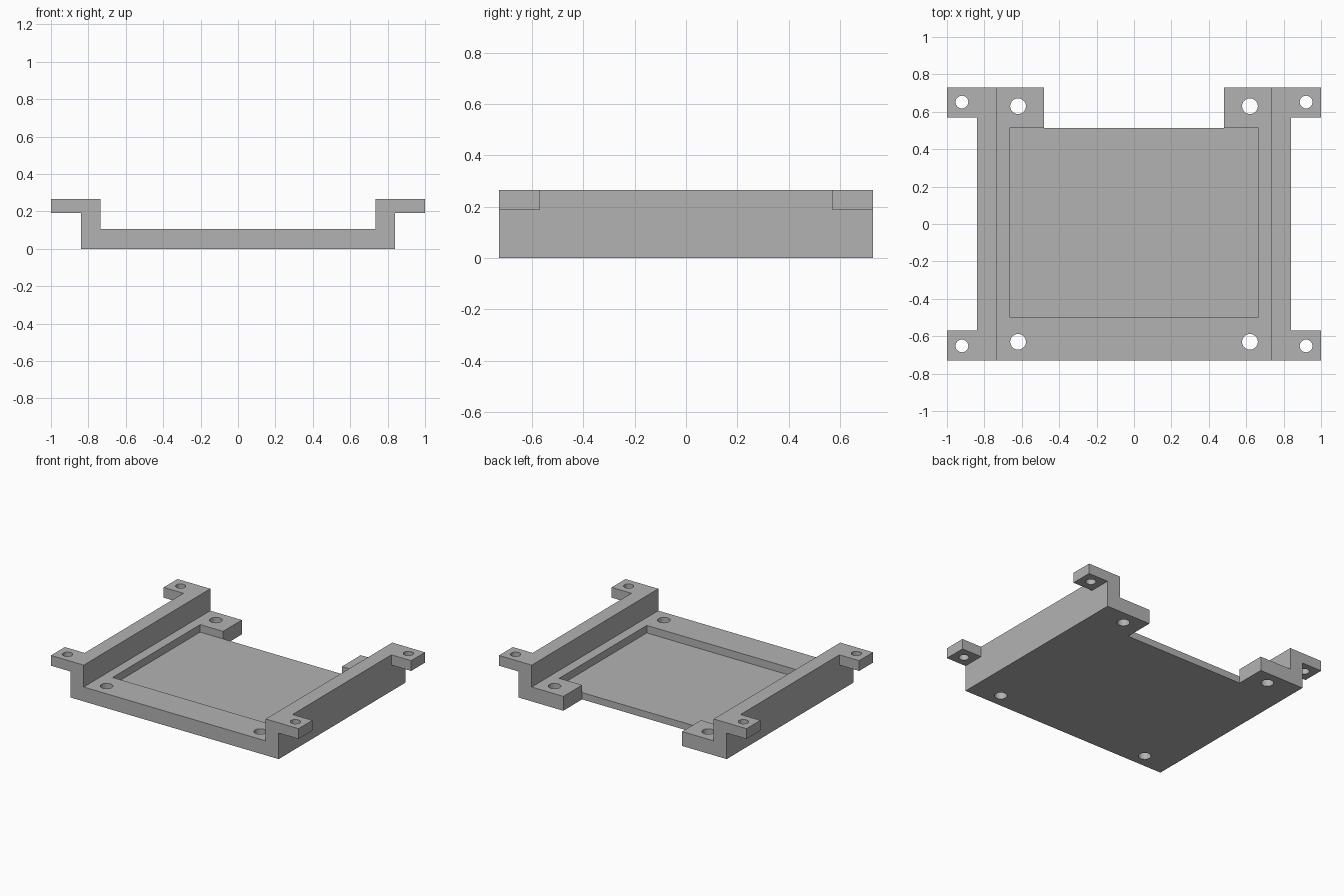
import bpy
import bmesh

if "Cube" in bpy.data.objects:
    bpy.data.objects.remove(bpy.data.objects["Cube"], do_unlink=True)

# Key dimensions
HALF_DEPTH = 0.73
RAIL_IN, RAIL_OUT, EAR_OUT = 0.735, 0.84, 1.0
PLATE_TOP, EAR_BOTTOM, TOP = 0.105, 0.19, 0.265
POCKET_FLOOR, POCKET_BACK = 0.05, 0.513

grey = bpy.data.materials.new("grey plastic")
grey.use_nodes = True
color = (0.45, 0.45, 0.45, 1)
grey.diffuse_color = color
grey.node_tree.nodes["Principled BSDF"].inputs["Base Color"].default_value = color


def add_object(name, bm):
    bmesh.ops.recalc_face_normals(bm, faces=bm.faces)
    mesh = bpy.data.meshes.new(name)
    bm.to_mesh(mesh)
    bm.free()
    mesh.materials.append(grey)
    obj = bpy.data.objects.new(name, mesh)
    bpy.context.collection.objects.link(obj)
    return obj


def box(name, x0, x1, y0, y1, z0, z1):
    bm = bmesh.new()
    face = bm.faces.new([bm.verts.new(p) for p in
                         ((x0, y0, z0), (x1, y0, z0), (x1, y1, z0), (x0, y1, z0))])
    side = bmesh.ops.extrude_face_region(bm, geom=[face])["geom"]
    verts = [v for v in side if isinstance(v, bmesh.types.BMVert)]
    for v in verts:
        v.co.z = z1
    return add_object(name, bm)


def pin(name, x, y, radius):
    bm = bmesh.new()
    bmesh.ops.create_cone(bm, cap_ends=True, segments=32,
                          radius1=radius, radius2=radius, depth=1)
    bmesh.ops.translate(bm, verts=bm.verts, vec=(x, y, 0.1))
    return add_object(name, bm)


def cut(target, cutter):
    cutter.hide_render = True
    mod = target.modifiers.new(cutter.name, "BOOLEAN")
    mod.operation = "DIFFERENCE"
    mod.solver = "EXACT"
    mod.object = cutter
    with bpy.context.temp_override(object=target, active_object=target):
        bpy.ops.object.modifier_apply(modifier=mod.name)
    bpy.data.objects.remove(cutter, do_unlink=True)


# Bracket body: channel profile with side flanges, extruded front to back
half = [(RAIL_OUT, 0), (RAIL_OUT, EAR_BOTTOM), (EAR_OUT, EAR_BOTTOM),
        (EAR_OUT, TOP), (RAIL_IN, TOP), (RAIL_IN, PLATE_TOP)]
profile = half + [(-x, z) for x, z in reversed(half)]
bm = bmesh.new()
front = bm.faces.new([bm.verts.new((x, -HALF_DEPTH, z)) for x, z in profile])
extruded = bmesh.ops.extrude_face_region(bm, geom=[front])["geom"]
for v in extruded:
    if isinstance(v, bmesh.types.BMVert):
        v.co.y = HALF_DEPTH
bracket = add_object("mounting_bracket", bm)

# Trim the flanges down to four corner ears
for s in (-1, 1):
    x0, x1 = sorted((s * RAIL_OUT, s * 1.2))
    cut(bracket, box("flange_gap", x0, x1, -0.57, 0.57, 0.15, 0.4))

# Rear notch between the two tabs, then the shallow pocket
cut(bracket, box("rear_notch", -0.48, 0.48, POCKET_BACK, 1, -0.2, 0.4))
cut(bracket, box("pocket", -0.665, 0.665, -0.497, POCKET_BACK, POCKET_FLOOR, 0.4))

# Screw holes in the plate corners and in the ears
for sx in (-1, 1):
    for sy in (-1, 1):
        cut(bracket, pin("plate_hole", sx * 0.62, sy * 0.63, 0.042))
        cut(bracket, pin("ear_hole", sx * 0.92, sy * 0.652, 0.034))
